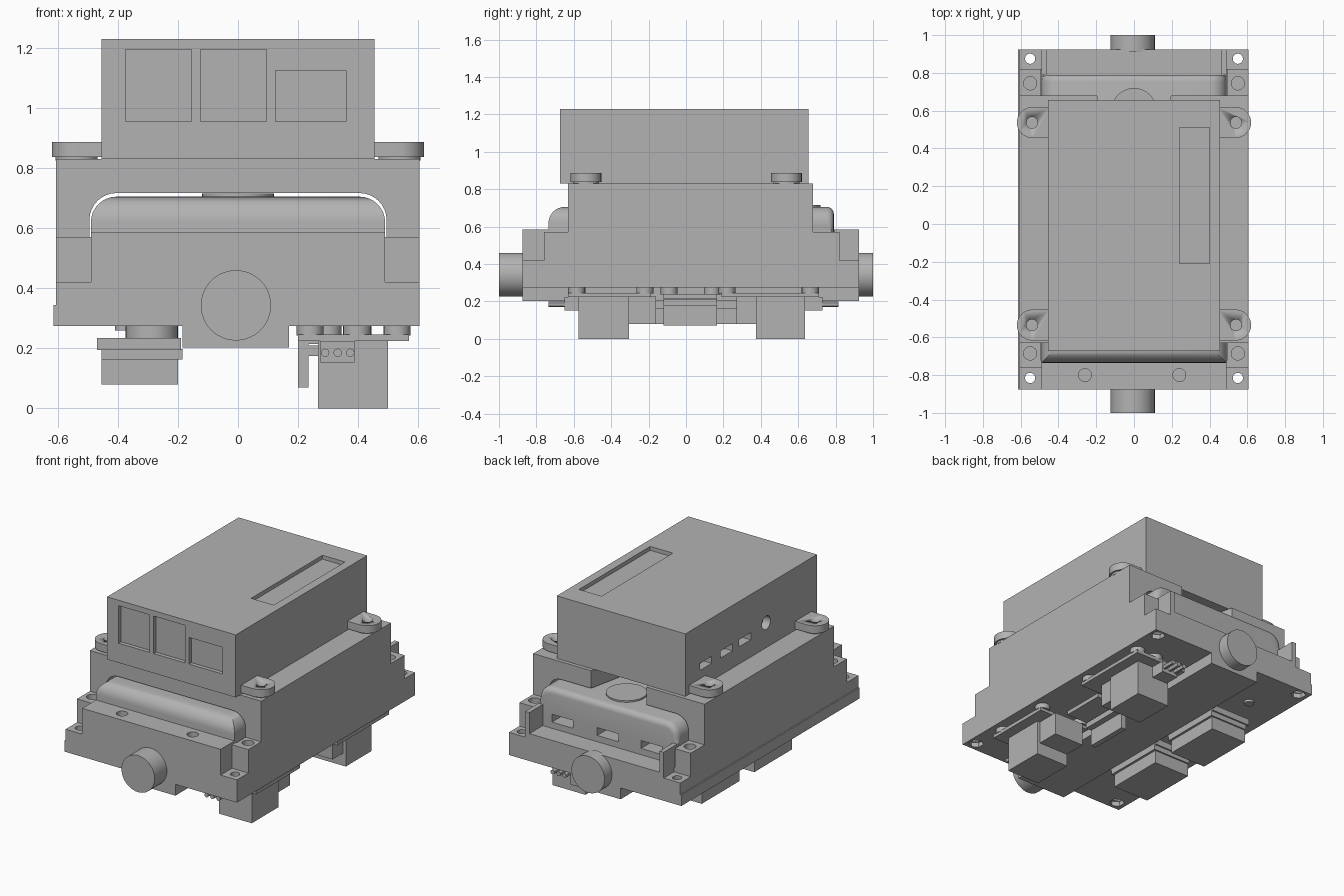
import bpy, bmesh, math
from mathutils import Matrix, Vector

if "Cube" in bpy.data.objects:
    bpy.data.objects.remove(bpy.data.objects["Cube"])

grey = bpy.data.materials.new("plain_grey")
grey.use_nodes = True
grey.diffuse_color = (0.45, 0.45, 0.45, 1)
grey.node_tree.nodes["Principled BSDF"].inputs["Base Color"].default_value = grey.diffuse_color


def finish(name, bm):
    bmesh.ops.recalc_face_normals(bm, faces=bm.faces)
    mesh = bpy.data.meshes.new(name)
    bm.to_mesh(mesh)
    bm.free()
    mesh.materials.append(grey)
    obj = bpy.data.objects.new(name, mesh)
    bpy.context.collection.objects.link(obj)
    return obj


def box_mesh(xs, ys, zs):
    bm = bmesh.new()
    bmesh.ops.create_cube(bm, size=1)
    for v in bm.verts:
        v.co = [r[0] if c < 0 else r[1] for c, r in zip(v.co, (xs, ys, zs))]
    return bm


def box(name, xs, ys, zs):
    return finish(name, box_mesh(xs, ys, zs))


def smooth(obj):
    bpy.ops.object.select_all(action="DESELECT")
    obj.select_set(True)
    bpy.context.view_layer.objects.active = obj
    bpy.ops.object.shade_smooth_by_angle()
    return obj


def cylinder(name, centre, r, depth, axis="Z", sides=32):
    bm = bmesh.new()
    bmesh.ops.create_cone(bm, cap_ends=True, segments=sides, radius1=r, radius2=r, depth=depth)
    d = {"X": (1, 0, 0), "Y": (0, 1, 0), "Z": (0, 0, 1)}[axis]
    turn = Vector((0, 0, 1)).rotation_difference(Vector(d)).to_matrix().to_4x4()
    bm.transform(Matrix.Translation(centre) @ turn)
    return smooth(finish(name, bm))


def prism(name, points, place, offset):
    """Extrude a flat outline; place maps 2D points into space."""
    bm = bmesh.new()
    face = bm.faces.new([bm.verts.new(place(*p)) for p in points])
    top = bmesh.ops.extrude_face_region(bm, geom=[face])["geom"]
    bmesh.ops.translate(bm, vec=offset, verts=[g for g in top if isinstance(g, bmesh.types.BMVert)])
    return finish(name, bm)


def cut(obj, cutter):
    cutter.hide_render = True
    mod = obj.modifiers.new("cut", "BOOLEAN")
    mod.operation = "DIFFERENCE"
    mod.solver = "EXACT"
    mod.object = cutter
    bpy.context.view_layer.objects.active = obj
    bpy.ops.object.modifier_apply(modifier=mod.name)
    bpy.data.objects.remove(cutter)


def rounded_top(name, xs, ys, zs, radius, front):
    """Box with rounded upper side edges, and a rounded front if asked."""
    bm = box_mesh(xs, ys, zs)

    def chosen(e):
        mid = (e.verts[0].co + e.verts[1].co) / 2
        along_y = abs(e.verts[0].co.y - e.verts[1].co.y) > 0.1
        return mid.z > zs[1] - 0.001 and (along_y or (front and mid.y < 0))
    bmesh.ops.bevel(bm, geom=[e for e in bm.edges if chosen(e)], offset=radius,
                    segments=8, profile=0.5, affect="EDGES")
    if front:
        rear = [e for e in bm.edges if all(v.co.y > ys[1] - 0.001 and v.co.z > zs[0] + 0.01 for v in e.verts)]
        bmesh.ops.bevel(bm, geom=rear, offset=0.035, segments=4, profile=0.5, affect="EDGES")
    return smooth(finish(name, bm))


# Stepped main body with a through tunnel
half = [(-.875, .275), (-.875, .42), (-.76, .42), (-.76, .57), (-.63, .57), (-.63, .83),
        (.68, .83), (.68, .57), (.82, .57), (.82, .42), (.925, .42), (.925, .275)]
body = prism("main_body", half, lambda y, z: (-.607, y, z), (1.212, 0, 0))
cut(body, rounded_top("tunnel_cutter", (-.495, .495), (-.72, .85), (.45, .717), .09, False))
cut(body, prism("notch_cutter", [(-.2, .7), (.2, .7), (.14, .42), (-.14, .42)],
                lambda x, y: (x, y, .68), (0, 0, .2)))

# Lower rim and central bottom strip
rim = box("lower_rim", (-.615, .6), (-.875, .925), (.275, .345))
box("bottom_strip", (-.185, .17), (-.875, .925), (.203, .28))

# Corner screw holes, with nut pockets underneath
for x in (-.55, .55):
    for y in (-.815, .875):
        for part in (body, rim):
            cut(part, cylinder("hole_cutter", (x, y, .4), .027, .6))
            cut(part, cylinder("nut_cutter", (x, y, .27), .045, .07, sides=6))
    for y in (-.685, .745):
        cut(body, cylinder("bore_cutter", (x, y, .57), .035, .16))

# End walls and rear tabs
front_wall = box("front_wall", (-.49, .49), (-.875, -.72), (.3, .585))
for x in (-.26, .24):
    cut(front_wall, cylinder("bore_cutter", (x, -.8, .58), .034, .08))
box("rear_wall", (-.49, .49), (.79, .925), (.3, .45))
for s in (-1, 1):
    box("rear_tab", sorted((s * .46, s * .49)), (.79, .925), (.4, .585))

# Rounded inner pack with rear windows and a top disc
pack = rounded_top("inner_pack", (-.49, .49), (-.735, .79), (.44, .705), .085, True)
for x in (-.31, 0, .32):
    cut(pack, box("window_cutter", (x - .075, x + .075), (.7, .85), (.49, .54)))
cylinder("top_disc", (0, .6, .705), .12, .02)

# Round end shafts
cylinder("front_shaft", (-.007, -.93, .343), .117, .14, "Y", 48)
cylinder("rear_shaft", (-.007, .955, .343), .117, .09, "Y", 48)

# Upper housing with recessed panels and side ports
housing = box("upper_housing", (-.455, .455), (-.673, .656), (.83, 1.23))
for x0, x1, top in ((-.375, -.155, 1.195), (-.125, .095, 1.195), (.125, .36, 1.125)):
    cut(housing, box("panel_cutter", (x0, x1), (-.75, -.648), (.955, top)))
cut(housing, box("slot_cutter", (.24, .4), (-.21, .51), (1.205, 1.3)))
for y in (.45, .24, .055):
    cut(housing, box("port_cutter", (-.5, -.4), (y - .06, y + .06), (.94, .985)))
cut(housing, cylinder("port_cutter", (-.455, -.16, .99), .043, .1, "X"))

# Rounded mounting lugs
for s in (-1, 1):
    for y in (-.535, .537):
        outline = [(s * .44, y - .082), (s * .44, y + .082)]
        for i in range(17):
            a = math.pi * (.5 - i / 16)
            outline.append((s * (.538 + .082 * math.cos(a)), y + .082 * math.sin(a)))
        lug = smooth(prism("mounting_lug", outline, lambda x, yy: (x, yy, .838), (0, 0, .049)))
        cut(lug, cylinder("bore_cutter", (s * .54, y, .88), .03, .07))
        cylinder("lug_foot", (s * .538, y, .835), .07, .02)

# Flanged boxes under the right half
for y in (.3, -.23):
    box("hanging_box", (-.455, -.2), (y - .19, y + .19), (.08, .17))
    box("hanging_box_rim", (-.455, -.185), (y - .2, y + .2), (.163, .197))
    box("hanging_box_flange", (-.47, -.19), (y - .21, y + .21), (.195, .235))
    cylinder("hanging_box_neck", (-.287, y, .255), .087, .05)
cylinder("bottom_screw", (-.38, .62, .27), .03, .02)

# Circuit boards with motor modules and pin headers under the left half
for s, inner, outer, step in ((-1, -.305, -.575, -.16), (1, .375, .635, .27)):
    edge = s * (.63 if s < 0 else .71)
    box("circuit_board", (.2, .57), sorted((s * .19, edge)), (.224, .246))
    box("module_block", (.267, .48), sorted((inner, outer)), (0, .226))
    box("module_side", (.47, .5), sorted((inner, outer)), (0, .226))
    box("module_step", (.267, .48), sorted((inner, step)), (.08, .226))
    box("pin_header", (.275, .388), sorted((outer, edge + s * .02)), (.152, .224))
    for x in (.29, .332, .374):
        cylinder("header_pin", (x, edge + s * .04, .185), .014, .13, "Y", 12)
    for x in (.24, .53):
        for y in (s * .22, edge - s * .045):
            cylinder("board_standoff", (x, y, .26), .045, .034, sides=24)
    cylinder("board_standoff", (.397, edge - s * .045, .26), .047, .034, sides=24)

# Upright panel between the modules
box("upright_panel", (.2, .235), (-.12, .165), (.07, .224))
box("panel_bracket", (.23, .275), (-.12, .165), (.175, .21))
box("panel_board", (.2, .42), (-.12, .165), (.215, .24))
for y in (-.09, .14):
    cylinder("panel_standoff", (.3, y, .257), .045, .04, sides=24)
